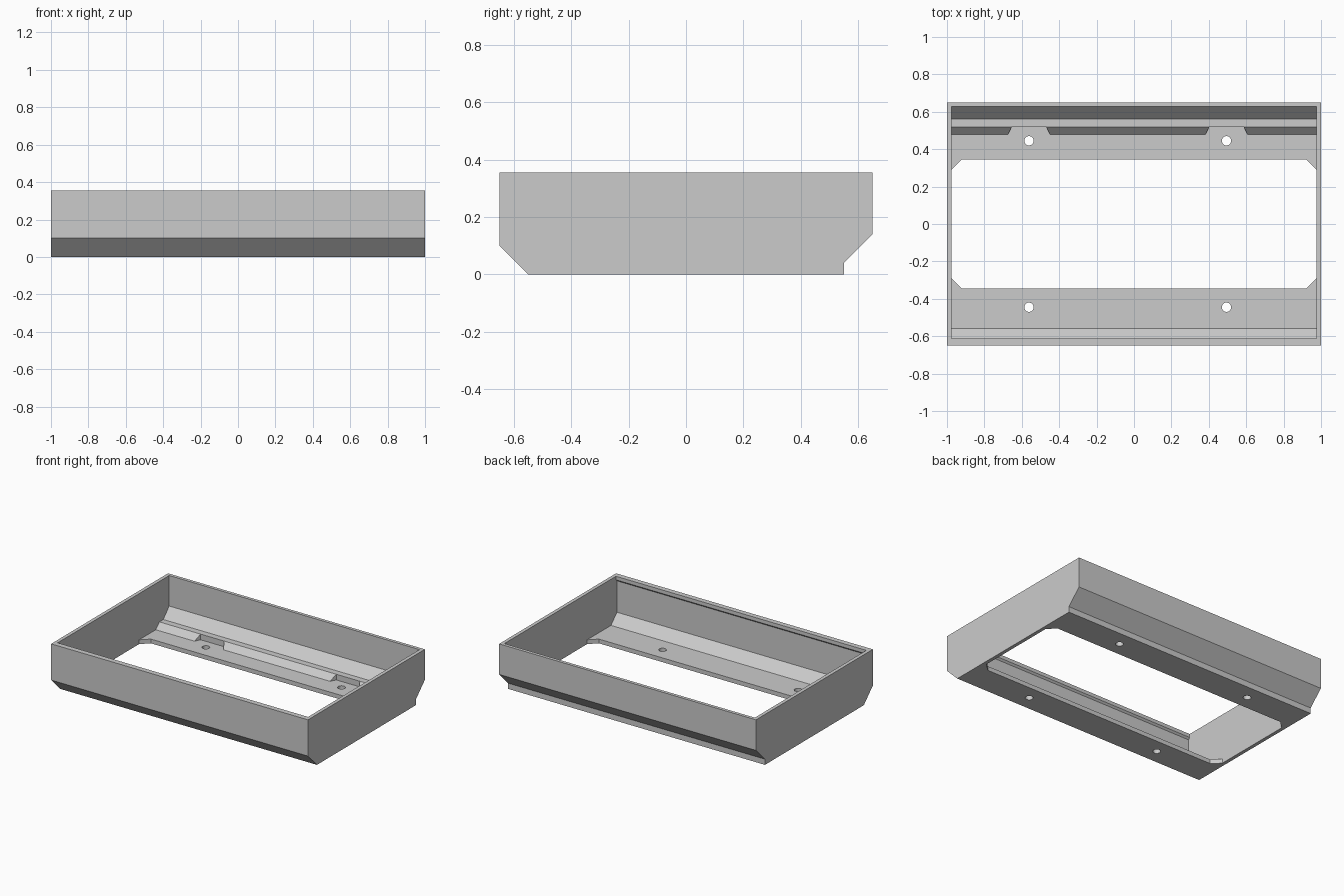
import bpy
import bmesh
from mathutils import Matrix, Vector

if "Cube" in bpy.data.objects:
    bpy.data.objects.remove(bpy.data.objects["Cube"], do_unlink=True)

grey = bpy.data.materials.new("plain grey")
grey.use_nodes = True
colour = (0.6, 0.6, 0.6, 1)
grey.diffuse_color = colour
grey.node_tree.nodes["Principled BSDF"].inputs["Base Color"].default_value = colour


def prism(name, points, low, high, axis):
    """Extrude a (y, z) outline along x, or an (x, y) outline along z."""
    bm = bmesh.new()
    place = (lambda a, b: (low, a, b)) if axis == "x" else (lambda a, b: (a, b, low))
    face = bm.faces.new([bm.verts.new(place(a, b)) for a, b in points])
    moved = bmesh.ops.extrude_face_region(bm, geom=[face])["geom"]
    step = Vector((high - low, 0, 0)) if axis == "x" else Vector((0, 0, high - low))
    bmesh.ops.translate(bm, vec=step, verts=[v for v in moved if isinstance(v, bmesh.types.BMVert)])
    bmesh.ops.recalc_face_normals(bm, faces=bm.faces)
    return to_object(name, bm)


def cylinder(name, x, y, radius):
    bm = bmesh.new()
    bmesh.ops.create_cone(bm, cap_ends=True, segments=32, radius1=radius, radius2=radius,
                          depth=0.2, matrix=Matrix.Translation((x, y, 0)))
    return to_object(name, bm)


def to_object(name, bm):
    mesh = bpy.data.meshes.new(name)
    bm.to_mesh(mesh)
    bm.free()
    mesh.materials.append(grey)
    obj = bpy.data.objects.new(name, mesh)
    bpy.context.collection.objects.link(obj)
    return obj


def cut(target, cutter):
    cutter.hide_render = True
    mod = target.modifiers.new("cut", "BOOLEAN")
    mod.operation, mod.solver, mod.object = "DIFFERENCE", "EXACT", cutter
    bpy.context.view_layer.objects.active = target
    bpy.ops.object.modifier_apply(modifier=mod.name)
    bpy.data.objects.remove(cutter, do_unlink=True)


# Outer body: chamfered at the front, stepped and chamfered at the back
frame = prism("frame", [(-0.65, 0.355), (-0.65, 0.1), (-0.55, 0), (0.55, 0),
                        (0.55, 0.04), (0.65, 0.14), (0.65, 0.355)], -1, 1, "x")

# Cavity: front lip, front slope, floor, back ledge and back slope
wall = 0.975
cut(frame, prism("cavity", [(-0.613, 0.4), (-0.613, 0.33), (-0.625, 0.318), (-0.625, 0.097),
                            (-0.558, 0.03), (0.478, 0.03), (0.518, 0.07), (0.562, 0.07),
                            (0.627, 0.14), (0.627, 0.4)], -wall, wall, "x"))

# Large floor opening with chamfered corners
corner = [(wall, 0.292), (0.92, 0.345)]
opening = corner + [(-x, y) for x, y in reversed(corner)]
opening += [(x, -y) for x, y in reversed(opening)]
cut(frame, prism("opening", opening, -0.1, 0.1, "z"))

# Screw holes, and ledge notches behind the rear pair
for x in (-0.5615, 0.4945):
    for y in (-0.445, 0.445):
        cut(frame, cylinder("hole", x, y, 0.025))
    cut(frame, prism("notch", [(x - 0.114, 0.474), (x + 0.114, 0.474),
                               (x + 0.092, 0.518), (x - 0.092, 0.518)], 0.03, 0.1, "z"))
